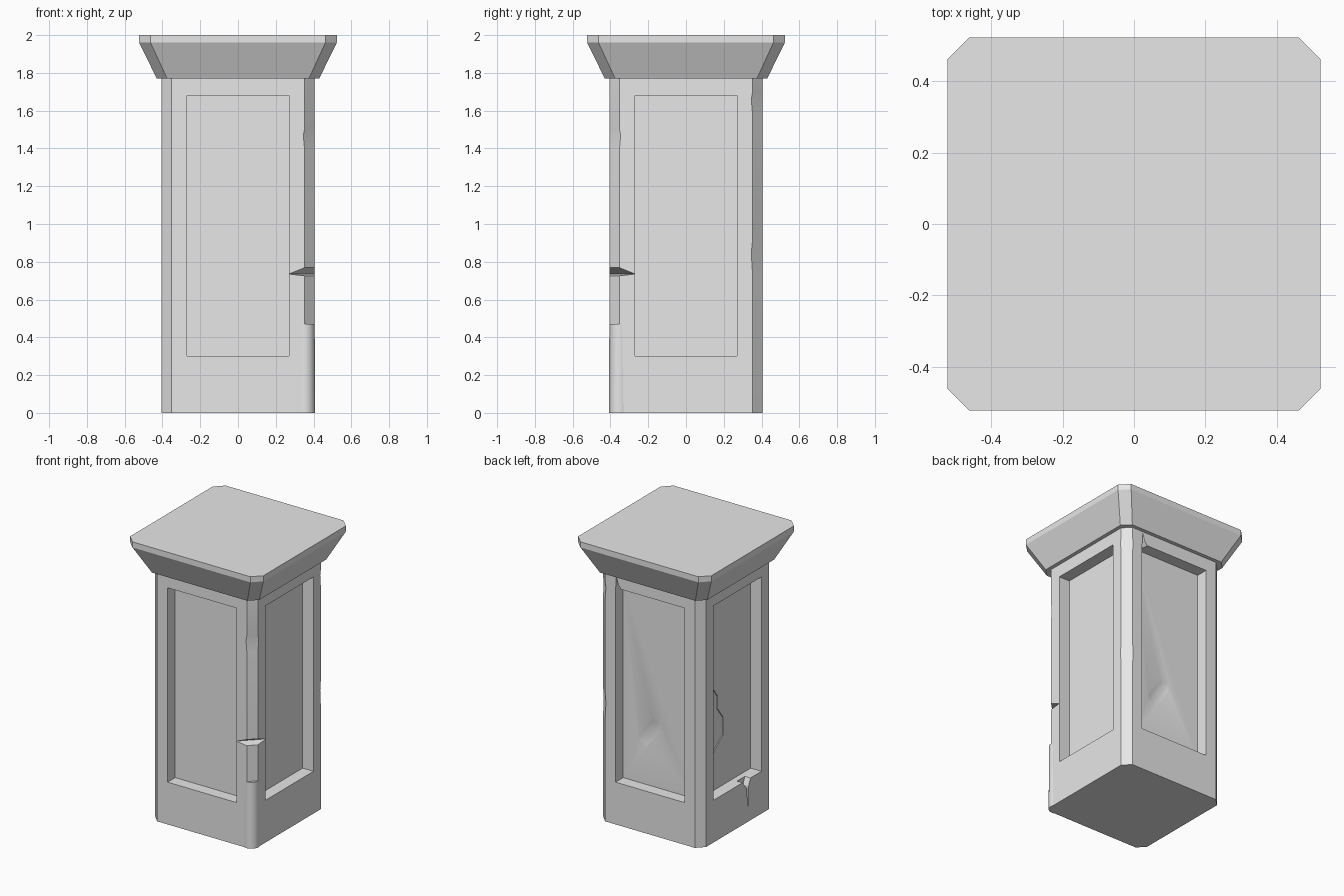
import bpy, bmesh, math
from mathutils import Matrix, Vector

start = bpy.data.objects.get("Cube")
if start:
    bpy.data.objects.remove(start, do_unlink=True)

stone = bpy.data.materials.new("grey_stone")
stone.use_nodes = True
GREY = (0.8, 0.8, 0.8, 1)
stone.diffuse_color = GREY
stone.node_tree.nodes["Principled BSDF"].inputs["Base Color"].default_value = GREY


def finish(name, bm):
    bmesh.ops.recalc_face_normals(bm, faces=bm.faces)
    mesh = bpy.data.meshes.new(name)
    bm.to_mesh(mesh)
    bm.free()
    mesh.materials.append(stone)
    obj = bpy.data.objects.new(name, mesh)
    bpy.context.collection.objects.link(obj)
    return obj


def octagon(half, cut):
    """Square outline with cut corners."""
    pts = []
    for i in range(4):
        turn = Matrix.Rotation(i * math.pi / 2, 2)
        pts += [turn @ Vector((half, -half + cut)), turn @ Vector((half, half - cut))]
    return pts


def loft(name, levels):
    """Stack cut-corner squares given as (half width, corner cut, height)."""
    bm = bmesh.new()
    rings = [[bm.verts.new((p.x, p.y, z)) for p in octagon(h, c)] for h, c, z in levels]
    for low, high in zip(rings, rings[1:]):
        for i in range(8):
            j = (i + 1) % 8
            bm.faces.new((low[i], low[j], high[j], high[i]))
    bm.faces.new(rings[0])
    bm.faces.new(rings[-1])
    return finish(name, bm)


def prism(name, outline, near, far, frame):
    """Extrude an outline in local xz from y = near to y = far, then place it."""
    bm = bmesh.new()
    a, b = ([bm.verts.new((x, y, z)) for x, z in outline] for y in (near, far))
    n = len(outline)
    for i in range(n):
        j = (i + 1) % n
        bm.faces.new((a[i], a[j], b[j], b[i]))
    bm.faces.new(a)
    bm.faces.new(b)
    bm.transform(frame)
    return finish(name, bm)


def carve(target, cutter):
    cutter.hide_render = True
    mod = target.modifiers.new("carve", 'BOOLEAN')
    mod.operation = 'DIFFERENCE'
    mod.solver = 'EXACT'
    mod.object = cutter
    bpy.context.view_layer.objects.active = target
    bpy.ops.object.modifier_apply(modifier=mod.name)
    bpy.data.objects.remove(cutter, do_unlink=True)


def side(degrees):
    """Frame whose local -y points out of the chosen side; 0 is the front."""
    return Matrix.Rotation(math.radians(degrees), 4, 'Z')


HALF, CUT, TOP = 0.404, 0.052, 1.77
PANEL, LOW, HIGH, DEPTH = 0.27, 0.30, 1.68, 0.085
FLOOR = -HALF + DEPTH

# Shaft and flared cap
shaft = loft("shaft", [(HALF, CUT, 0), (HALF, CUT, TOP)])
loft("cap", [(0.43, 0.055, TOP), (0.523, 0.06, 1.96), (0.523, 0.06, 2)])

# Recessed panel on each side
rectangle = [(-PANEL, LOW), (PANEL, LOW), (PANEL, HIGH), (-PANEL, HIGH)]
for angle in (0, 90, 180, 270):
    carve(shaft, prism("panel_cutter", rectangle, -0.5, FLOOR, side(angle)))

# Deep wedge notch across the front corner, drawn in the corner's radial plane
notch = [(0.475, 0.735), (0.54, 0.772), (0.62, 0.772), (0.62, 0.725), (0.54, 0.725)]
carve(shaft, prism("notch_cutter", notch, -0.3, 0.3, side(-45)))

# Shallow chips on the corners: angle, bottom, top
for angle, low, high in ((-45, 1.36, 1.52), (45, 1.54, 1.72), (45, 0.68, 0.95)):
    mid = (low + high) / 2
    chip = [(0.537, low), (0.530, mid + 0.03), (0.537, high), (0.6, high), (0.6, low)]
    carve(shaft, prism("chip_cutter", chip, -0.2, 0.2, side(angle)))

# Tapering cracks in the panel frame: below the left panel and above the back one
crack_low = [(0.05, 0.31), (0.15, 0.31), (0.125, 0.25), (0.12, 0.06), (0.105, 0.24)]
crack_high = [(-0.27, 1.67), (-0.22, 1.67), (-0.25, 1.71), (-0.265, 1.76)]
carve(shaft, prism("crack_cutter", crack_low, -0.5, -0.36, side(270)))
carve(shaft, prism("crack_cutter", crack_high, -0.5, -0.36, side(180)))

# Flaked patch on the left panel
flake = [(-0.26, 0.49), (-0.17, 0.50), (-0.14, 0.58), (-0.04, 0.65), (-0.04, 0.78),
         (-0.10, 0.86), (-0.10, 0.95), (-0.15, 1.02), (-0.22, 0.97), (-0.20, 0.83),
         (-0.26, 0.76)]
carve(shaft, prism("flake_cutter", flake, -0.35, FLOOR + 0.006, side(270)))

# Worn hollow on the back panel
bm = bmesh.new()
bmesh.ops.create_uvsphere(bm, u_segments=24, v_segments=12, radius=1)
bm.transform(Matrix.Translation((0.06, -FLOOR + 0.02, 0.68))
             @ Matrix.Rotation(math.radians(-35), 4, 'Y')
             @ Matrix.Diagonal((0.08, 0.028, 0.19, 1)))
carve(shaft, finish("hollow_cutter", bm))

# Rounded, patched foot of the front corner
bm = bmesh.new()
bmesh.ops.create_cone(bm, cap_ends=True, segments=32, radius1=0.056, radius2=0.054, depth=0.47)
bm.transform(Matrix.Translation((HALF - CUT, CUT - HALF, 0.235)))
foot = finish("rounded_foot", bm)

bpy.ops.object.select_all(action='DESELECT')
for obj in (shaft, foot):
    obj.select_set(True)
bpy.context.view_layer.objects.active = shaft
bpy.ops.object.shade_smooth_by_angle(angle=math.radians(20))
